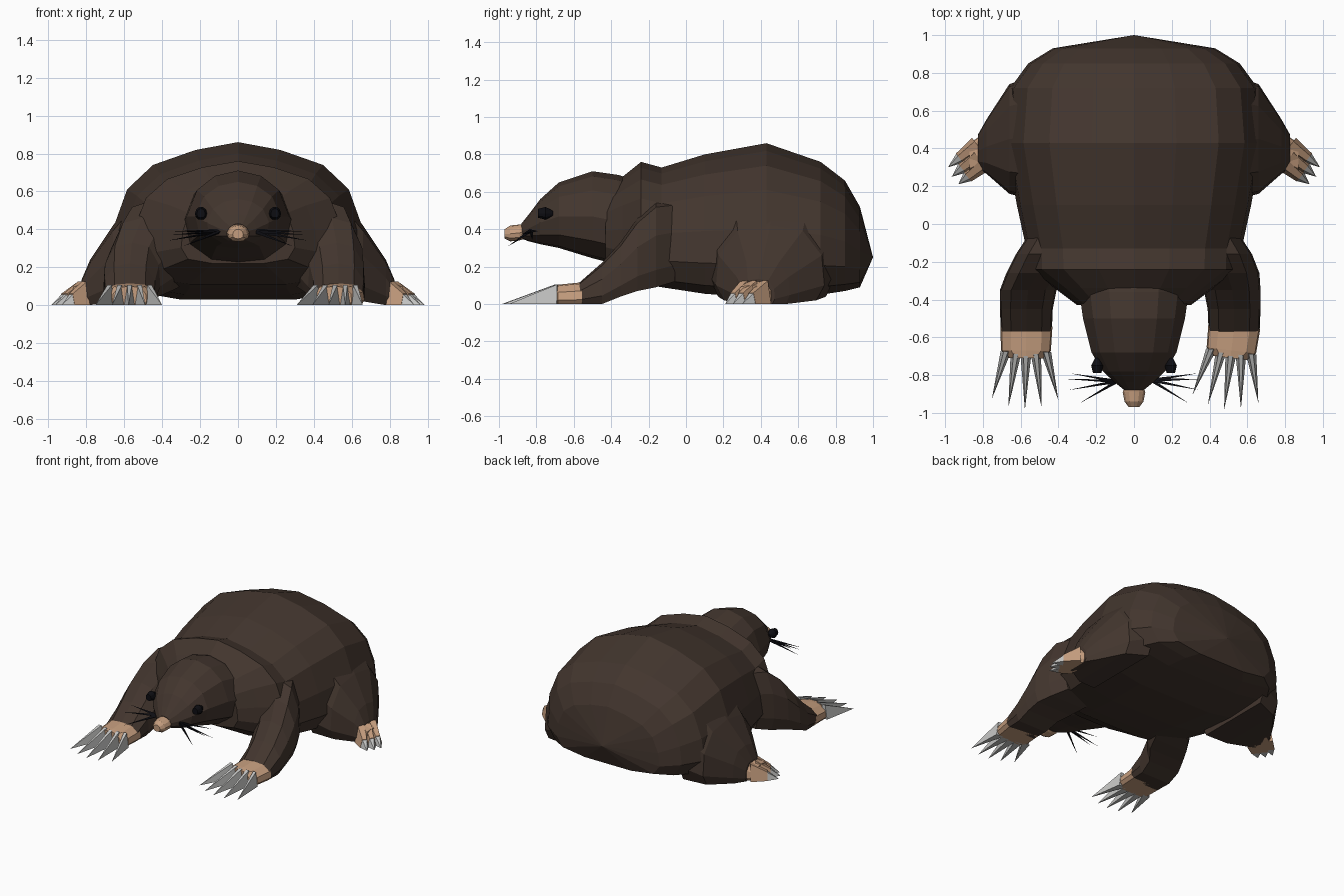
import bpy, bmesh, math
from mathutils import Vector, Matrix

if "Cube" in bpy.data.objects:
    bpy.data.objects.remove(bpy.data.objects["Cube"])


def material(name, rgb):
    m = bpy.data.materials.new(name)
    m.diffuse_color = (*rgb, 1)
    m.use_nodes = True
    m.node_tree.nodes["Principled BSDF"].inputs["Base Color"].default_value = m.diffuse_color
    return m


FUR = material("dark brown fur", (0.055, 0.036, 0.027))
SKIN = material("pink skin", (0.56, 0.34, 0.21))
CLAW = material("pale grey claw", (0.56, 0.56, 0.55))
BLACK = material("black", (0.004, 0.004, 0.006))

# Half cross-sections as (width, height) fractions, top to bottom
BODY = [(0, 1), (.33, .95), (.66, .855), (.86, .70), (.97, .45), (1, .22), (.88, .06), (.45, 0), (0, 0)]
HEAD = [(0, 1), (.45, .94), (.8, .78), (1, .48), (.9, .2), (.5, .03), (0, 0)]
LIMB = [(0, 1), (.6, .93), (.95, .6), (1, .2), (.85, 0), (0, 0)]


def ring(half, axis, pos, centre, hw, zb, zt):
    """Closed section in the plane axis = pos."""
    full = half + [(-a, b) for a, b in half[-2:0:-1]]
    pts = []
    for a, b in full:
        s, z = centre + a * hw, zb + b * (zt - zb)
        pts.append(Vector((s, pos, z)) if axis == 'y' else Vector((pos, s, z)))
    return pts


def loft(name, rings, mat, xf=Matrix(), tip=None):
    """Skin a list of sections; close with caps or with a pointed tip."""
    bm = bmesh.new()
    rows = [[bm.verts.new(xf @ Vector(p)) for p in r] for r in rings]
    n = len(rows[0])
    for a, b in zip(rows, rows[1:]):
        for i in range(n):
            bm.faces.new((a[i], a[(i + 1) % n], b[(i + 1) % n], b[i]))
    bm.faces.new(rows[0])
    if tip is None:
        bm.faces.new(rows[-1])
    else:
        t = bm.verts.new(xf @ Vector(tip))
        for i in range(n):
            bm.faces.new((rows[-1][i], rows[-1][(i + 1) % n], t))
    bmesh.ops.recalc_face_normals(bm, faces=bm.faces)
    me = bpy.data.meshes.new(name)
    bm.to_mesh(me)
    bm.free()
    me.materials.append(mat)
    ob = bpy.data.objects.new(name, me)
    bpy.context.collection.objects.link(ob)
    return ob


def loft_y(name, half, secs, mat, tip=None):
    return loft(name, [ring(half, 'y', y, 0, w, b, t) for y, w, b, t in secs], mat, tip=tip)


# Body with the raised shoulder collar
loft_y("body", BODY, [
    (-.43, .30, .22, .60), (-.34, .42, .17, .68), (-.24, .565, .11, .76),
    (-.13, .57, .09, .73), (.10, .62, .055, .80), (.43, .68, .03, .86),
    (.72, .655, .05, .76), (.85, .56, .07, .66), (.93, .43, .09, .52)],
    FUR, tip=(0, 1.0, .25))

# Head, nose
loft_y("head", HEAD, [
    (-.30, .29, .20, .67), (-.36, .29, .21, .69), (-.50, .27, .245, .71),
    (-.68, .225, .30, .65), (-.78, .165, .32, .56), (-.84, .10, .335, .48),
    (-.88, .05, .35, .43)], FUR)
loft_y("nose", HEAD, [
    (-.86, .05, .35, .43), (-.89, .06, .34, .425), (-.94, .05, .335, .42),
    (-.97, .028, .35, .40)], SKIN)


def spike(name, base, tip, r, mat):
    """Thin three-sided whisker."""
    b, t = Vector(base), Vector(tip)
    q = (t - b).to_track_quat('Z', 'Y')
    sec = [b + q @ Vector((r * math.cos(k * math.tau / 3), r * math.sin(k * math.tau / 3), 0)) for k in range(3)]
    loft(name, [sec], mat, tip=t)


for side, label in ((1, "right"), (-1, "left")):
    mirror = Matrix.Diagonal((side, 1, 1, 1))

    # Eye
    eye = [ring(HEAD, 'y', y, .195, w, .485 - h, .485 + h) for y, w, h in
           ((-.71, .012, .012), (-.75, .032, .034), (-.79, .022, .024))]
    loft("eye_" + label, eye, BLACK, mirror)

    # Whiskers
    for tip in ((.37, -.82, .34), (.35, -.88, .37), (.29, -.95, .31), (.34, -.79, .39)):
        spike("whisker_" + label, (side * .09, -.83, .39), (side * tip[0], tip[1], tip[2]), .012, BLACK)

    # Front arm, right one set slightly closer in
    dx = -.02 if side > 0 else .02
    arm = [ring(LIMB, 'y', y, c + dx * k, w, b, t) for y, c, w, b, t, k in (
        (-.06, .41, .15, .12, .56, 0), (-.16, .46, .165, .09, .55, 0),
        (-.26, .50, .17, .07, .46, .3), (-.35, .54, .15, .04, .33, 1),
        (-.45, .55, .14, 0, .22, 1), (-.57, .55, .135, 0, .115, 1))]
    loft("front_arm_" + label, arm, FUR, mirror)

    # Hand and five long claws, in wrist space
    turn = math.radians(-7 if side > 0 else 1)
    hand_xf = mirror @ Matrix.Translation((.55 + dx, -.55, 0)) @ Matrix.Rotation(turn, 4, 'Z')
    loft("hand_" + label, [ring(LIMB, 'y', y, 0, w, 0, h) for y, w, h in (
        (.01, .138, .118), (-.12, .132, .105), (-.16, .09, .10))], SKIN, hand_xf)
    for i in range(-2, 3):
        x, y = i * .053, -.15 + .012 * abs(i)
        tip = (i * .088, -.435 + .014 * i * i, 0)
        base = [(x - .028, y, 0), (x - .012, y, .105), (x + .012, y, .105), (x + .028, y, 0)]
        loft("front_claw_" + label, [base], CLAW, hand_xf, tip)

    # Hind leg bulging from the flank
    leg = [ring(LIMB, 'x', x, c, w, b, t) for x, c, w, b, t in (
        (.50, .46, .34, .04, .62), (.66, .45, .29, .02, .42),
        (.78, .41, .145, 0, .24), (.825, .385, .09, 0, .135))]
    loft("hind_leg_" + label, leg, FUR, mirror)

    # Hind foot, toes and claws
    foot = [ring(LIMB, 'x', x, c, w, 0, t) for x, c, w, t in (
        (.79, .385, .095, .14), (.87, .345, .085, .10))]
    loft("hind_foot_" + label, foot, SKIN, mirror)
    for (bx, by), (tx, ty) in (((.83, .42), (.985, .30)), ((.83, .36), (.965, .25)), ((.81, .31), (.93, .21))):
        b, t = Vector((bx, by, 0)), Vector((tx, ty, 0))
        across = (t - b).normalized().cross(Vector((0, 0, 1)))

        def toe(f, w, h):
            c = b.lerp(t, f)
            return [c - across * w, c - across * w * .5 + Vector((0, 0, h)),
                    c + across * w * .5 + Vector((0, 0, h)), c + across * w]
        loft("toe_" + label, [toe(0, .045, .125), toe(.6, .032, .06)], SKIN, mirror)
        loft("hind_claw_" + label, [toe(.6, .030, .056)], CLAW, mirror, t)
